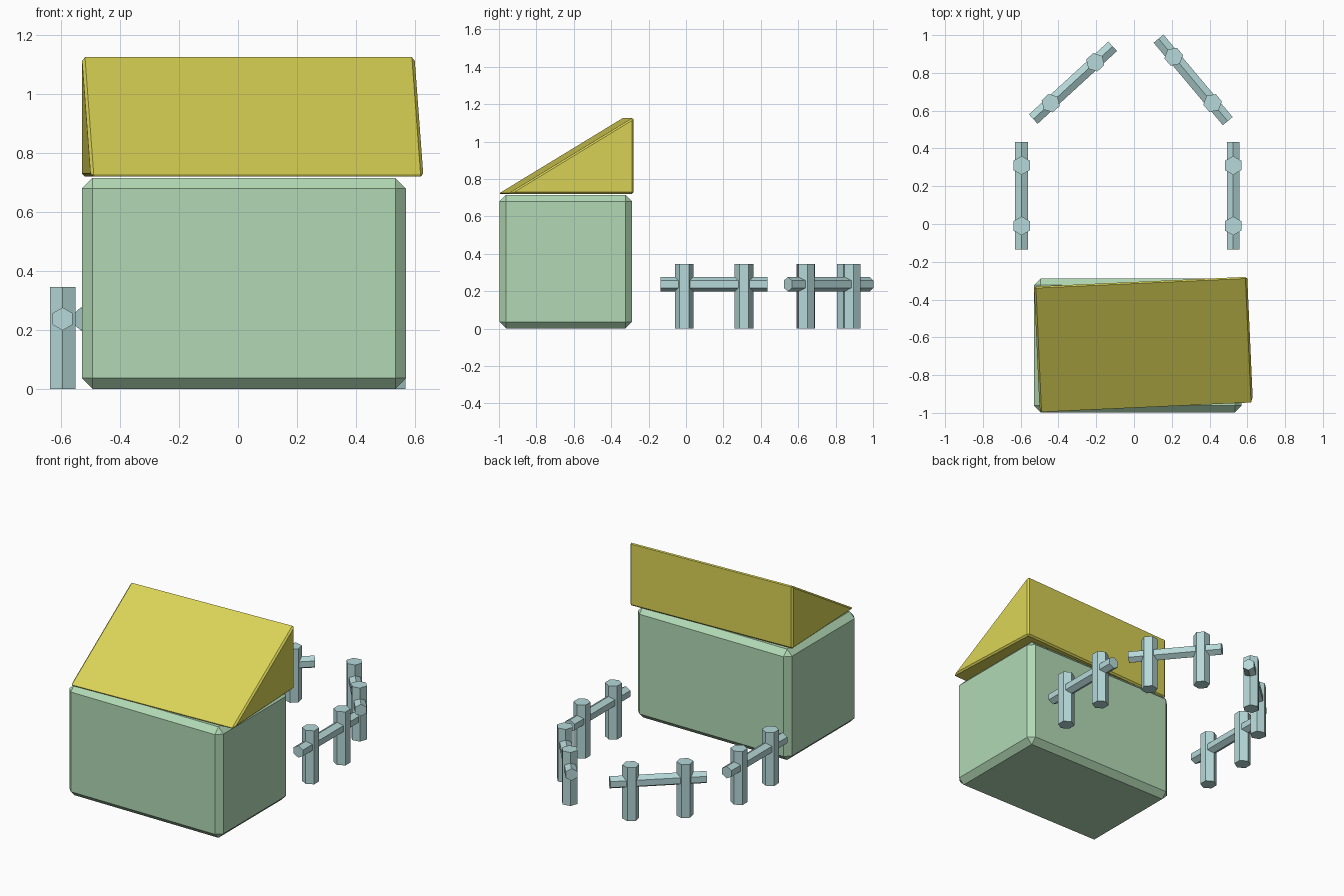
import bpy, bmesh
from math import radians, pi
from mathutils import Matrix, Vector

if "Cube" in bpy.data.objects:
    bpy.data.objects.remove(bpy.data.objects["Cube"])


def srgb(r, g, b):
    f = lambda c: c / 12.92 if c <= 0.04045 else ((c + 0.055) / 1.055) ** 2.4
    return (f(r / 255), f(g / 255), f(b / 255), 1)


def material(name, rgb):
    m = bpy.data.materials.new(name)
    m.diffuse_color = srgb(*rgb)
    m.use_nodes = True
    m.node_tree.nodes["Principled BSDF"].inputs["Base Color"].default_value = m.diffuse_color
    return m


WALL = material("pale green", (178, 217, 181))
ROOF = material("straw yellow", (218, 211, 86))
WOOD = material("grey blue", (182, 216, 216))


def finish(bm, name, mat, loc=(0, 0, 0), rot=0, bevel=0):
    if bevel:
        bmesh.ops.bevel(bm, geom=bm.edges[:], offset=bevel, segments=1,
                        affect='EDGES', profile=0.5)
    bmesh.ops.recalc_face_normals(bm, faces=bm.faces[:])
    me = bpy.data.meshes.new(name)
    bm.to_mesh(me)
    bm.free()
    me.materials.append(mat)
    ob = bpy.data.objects.new(name, me)
    ob.location = loc
    ob.rotation_euler.z = rot
    bpy.context.collection.objects.link(ob)
    return ob


# House body: chamfered block
bm = bmesh.new()
bmesh.ops.create_cube(bm, size=1, matrix=Matrix.Diagonal((1.10, 0.71, 0.715, 1)))
finish(bm, "house_body", WALL, (0.02, -0.643, 0.3575), bevel=0.036)

# Lean-to roof: extruded triangle, turned slightly on the body
bm = bmesh.new()
profile = [(-0.342, 0.72), (0.332, 0.72), (0.332, 1.13)]
face = bm.faces.new([bm.verts.new((-0.565, y, z)) for y, z in profile])
ext = bmesh.ops.extrude_face_region(bm, geom=[face])
bmesh.ops.translate(bm, vec=(1.13, 0, 0),
                    verts=[v for v in ext["geom"] if isinstance(v, bmesh.types.BMVert)])
bmesh.ops.recalc_face_normals(bm, faces=bm.faces[:])
finish(bm, "roof", ROOF, (0.05, -0.637, 0), radians(2.6), bevel=0.01)


def hex_bar(bm, radius, length, matrix):
    # point of the hexagon lies on local +y
    bmesh.ops.create_cone(bm, cap_ends=True, segments=6, radius1=radius, radius2=radius,
                          depth=length, matrix=matrix)
    # orientation is fixed in fence() by measuring the first vertex


def prism(bm, centre, axis, point, radius, length):
    # hexagonal bar along axis, with one corner towards point
    a, p = Vector(axis), Vector(point)
    s = a.cross(p)
    rings = []
    for end in (-0.5, 0.5):
        ring = []
        for i in range(6):
            d = Matrix.Rotation(i * pi / 3, 3, a) @ p
            ring.append(bm.verts.new(Vector(centre) + a * length * end + d * radius))
        rings.append(ring)
    bm.faces.new(rings[0][::-1])
    bm.faces.new(rings[1])
    for i in range(6):
        j = (i + 1) % 6
        bm.faces.new((rings[0][i], rings[0][j], rings[1][j], rings[1][i]))


# Fence sections: two posts and a rail, placed around the yard
SECTIONS = [("left", -0.595, 0.15, 0), ("right", 0.525, 0.15, 0),
            ("back_left", -0.323, 0.748, -47.5), ("back_right", 0.313, 0.763, 40)]
for name, x, y, angle in SECTIONS:
    bm = bmesh.new()
    for off in (-0.16, 0.16):
        prism(bm, (0, off, 0.1725), (0, 0, 1), (0, 1, 0), 0.05, 0.345)
    finish(bm, "fence_posts_" + name, WOOD, (x, y, 0), radians(angle))
    bm = bmesh.new()
    prism(bm, (0, 0, 0.237), (0, 1, 0), (0, 0, 1), 0.039, 0.57)
    finish(bm, "fence_rail_" + name, WOOD, (x, y, 0), radians(angle))
